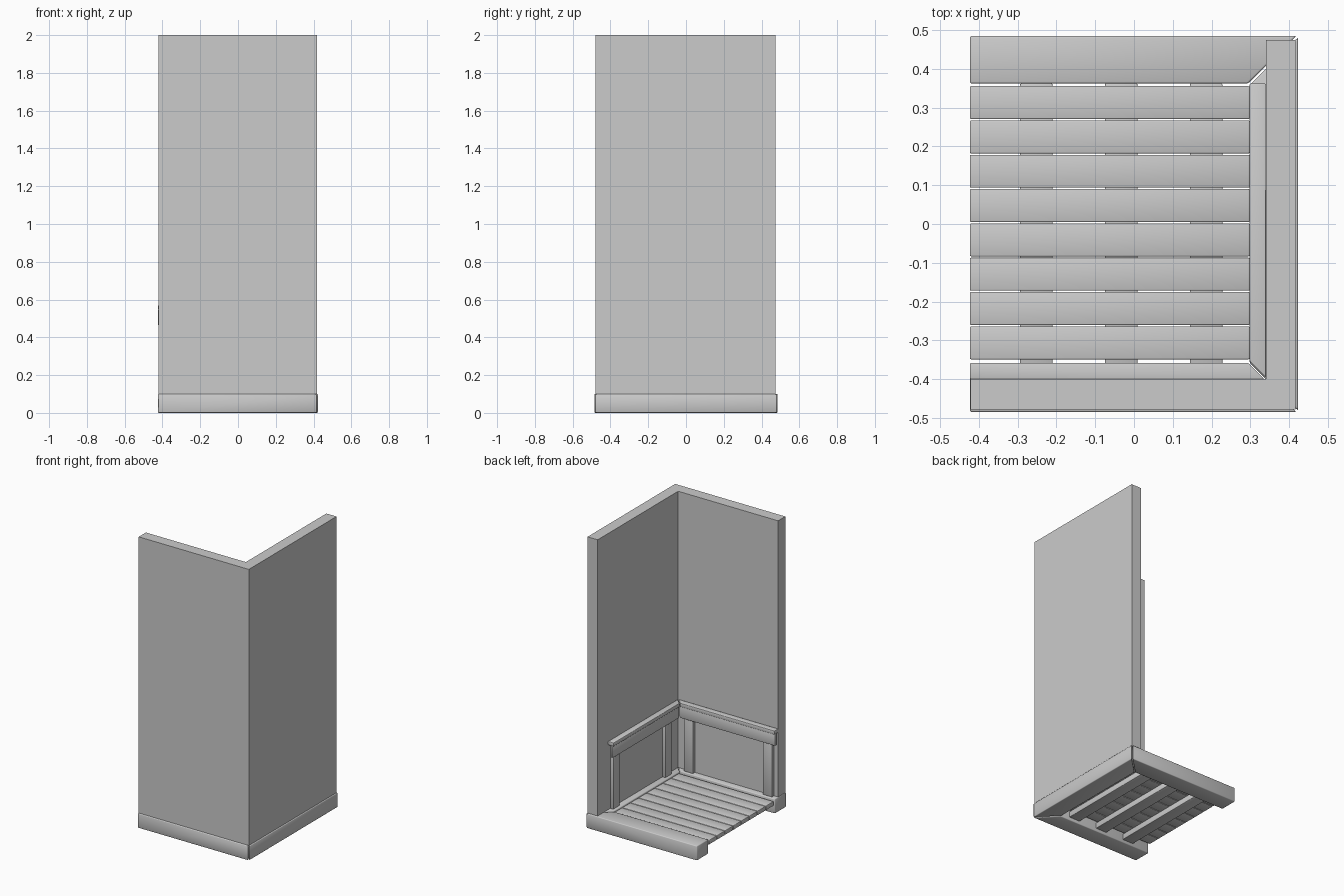
import bpy, bmesh

if "Cube" in bpy.data.objects:
    bpy.data.objects.remove(bpy.data.objects["Cube"])


def prism(name, pts, z0, z1, bevel=0.003):
    """Extrude a plan outline from z0 to z1; bevelled boards are smooth shaded."""
    bm = bmesh.new()
    n = len(pts)
    lo = [bm.verts.new((x, y, z0)) for x, y in pts]
    hi = [bm.verts.new((x, y, z1)) for x, y in pts]
    bm.faces.new(lo)
    bm.faces.new(hi)
    for i in range(n):
        j = (i + 1) % n
        bm.faces.new((lo[i], lo[j], hi[j], hi[i]))
    bmesh.ops.recalc_face_normals(bm, faces=bm.faces)
    if bevel:
        bmesh.ops.bevel(bm, geom=bm.edges[:], offset=bevel, segments=2,
                        profile=0.5, affect='EDGES')
        for f in bm.faces:
            f.smooth = True
    me = bpy.data.meshes.new(name)
    bm.to_mesh(me)
    bm.free()
    ob = bpy.data.objects.new(name, me)
    bpy.context.collection.objects.link(ob)
    return ob


def box(name, x0, x1, y0, y1, z0, z1, bevel=0.003):
    return prism(name, [(x0, y0), (x1, y0), (x1, y1), (x0, y1)], z0, z1, bevel)


X, Y = 0.423, 0.485      # outer half sizes of the base
XI, YI = 0.298, 0.362    # inner edges of the base beams
WX, WY = 0.34, -0.40     # inner wall faces
G = 0.004                # mitre gap

# Base beams with mitred corners
prism("front_beam", [(-X, -Y), (X - G, -Y), (XI - G, -YI), (-X, -YI)], 0, 0.1, 0.005)
prism("back_beam", [(-X, Y), (X - G, Y), (XI - G, YI), (-X, YI)], 0, 0.1, 0.005)
prism("side_beam", [(X, -Y + G), (X, Y - G), (XI, YI - G), (XI, -YI + G)], 0, 0.1, 0.005)

# Tall walls forming an L
prism("walls", [(-0.421, -0.478), (0.417, -0.478), (0.417, 0.475), (WX, 0.475),
                (WX, WY), (-0.421, WY)], 0.1, 2.0, 0)

# Floor joists and slats
for i in range(3):
    x = -0.252 + 0.219 * i
    box(f"joist_{i + 1}", x - 0.042, x + 0.042, -YI, YI, 0.02, 0.06)
for i in range(8):
    y = 0.313 - 0.0885 * i
    box(f"floor_slat_{i + 1}", -X, XI, y - 0.0425, y + 0.0425, 0.06, 0.09)

# Low rail: posts against the walls
for i, y in enumerate((-0.263, 0.305)):
    box(f"side_post_{i + 1}", 0.316, WX, y - 0.034, y + 0.034, 0.1, 0.545, 0.002)
for i, x in enumerate((-0.357, 0.245)):
    box(f"front_post_{i + 1}", x - 0.034, x + 0.034, WY, WY + 0.024, 0.1, 0.545, 0.002)

# Rail boards and caps, mitred where they meet
for part, near, far, z0, z1 in (("board", 0.036, 0.020, 0.465, 0.545),
                                ("cap", 0.042, 0.0, 0.545, 0.57)):
    prism(f"side_rail_{part}", [(WX - near, YI), (WX - far, YI),
                                (WX - far, WY + far + G), (WX - near, WY + near + G)],
          z0, z1, 0.003)
    prism(f"front_rail_{part}", [(-X, WY + near), (-X, WY + far),
                                 (WX - far - G, WY + far), (WX - near - G, WY + near)],
          z0, z1, 0.003)
